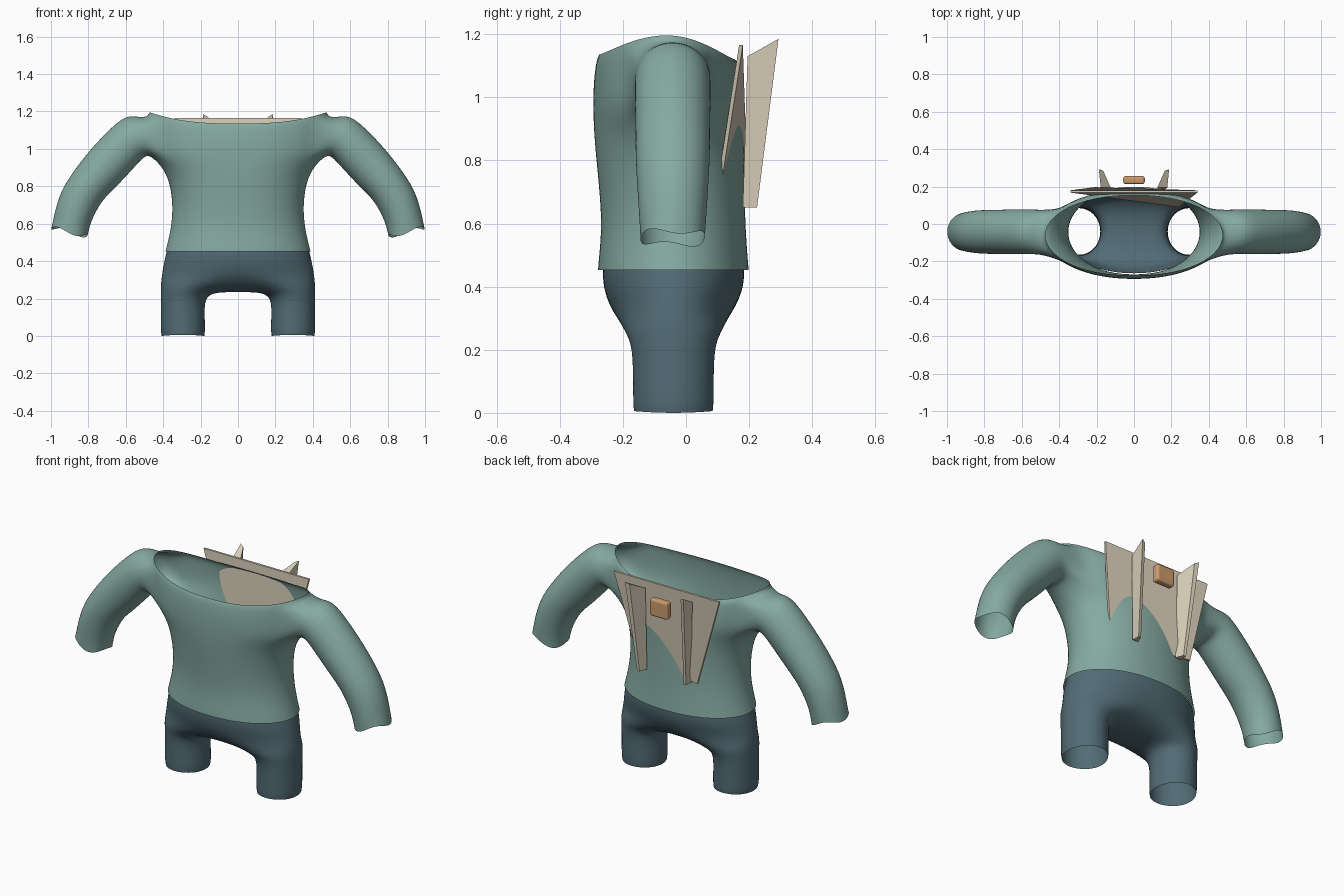
import bpy, bmesh, math
from mathutils import Vector

if "Cube" in bpy.data.objects:
    bpy.data.objects.remove(bpy.data.objects["Cube"])


def material(name, rgb):
    m = bpy.data.materials.new(name)
    m.diffuse_color = (*rgb, 1)
    m.use_nodes = True
    m.node_tree.nodes["Principled BSDF"].inputs["Base Color"].default_value = m.diffuse_color
    return m


GREEN = material("sage green", (0.235, 0.40, 0.355))
BLUE = material("slate blue", (0.085, 0.15, 0.18))
CREAM = material("cream", (0.68, 0.61, 0.48))
TAN = material("tan", (0.60, 0.33, 0.155))


def finish(bm, name, mat, mirror=False, subdiv=0, bevel=0):
    bmesh.ops.recalc_face_normals(bm, faces=bm.faces)
    me = bpy.data.meshes.new(name)
    bm.to_mesh(me)
    bm.free()
    me.materials.append(mat)
    ob = bpy.data.objects.new(name, me)
    bpy.context.collection.objects.link(ob)
    if mirror:
        ob.modifiers.new("mirror", 'MIRROR').merge_threshold = 0.002
    if bevel:
        b = ob.modifiers.new("bevel", 'BEVEL')
        b.width, b.segments = bevel, 3
    if subdiv:
        s = ob.modifiers.new("smooth", 'SUBSURF')
        s.levels = s.render_levels = subdiv
        for p in me.polygons:
            p.use_smooth = True
    return ob


def half_ring(steps, hw, yf, yb, z):
    """Half oval from the front middle, round +x, to the back middle."""
    pts = []
    for i in range(steps + 1):
        a = math.pi * (i / steps - 0.5)
        c = 0.0 if i in (0, steps) else math.cos(a) ** 0.92
        pts.append(Vector((hw * c, (yf + yb) / 2 + (yb - yf) / 2 * math.sin(a),
                           z(a) if callable(z) else z)))
    return pts


def skin(bm, a, b, closed=False):
    for i in range(len(a) if closed else len(a) - 1):
        j = (i + 1) % len(a)
        bm.faces.new((a[i], a[j], b[j], b[i]))


def add(bm, pts):
    return [bm.verts.new(p) for p in pts]


# Shirt: half torso with an armhole, sleeve grown out of it, mirrored
def rim(a):
    low = 1.135 if a < 0 else 1.12
    return low + (1.197 - low) * abs(math.cos(a)) ** 2.5


def chest(t):
    return lambda a: 0.96 + t * (rim(a) - 0.96)


bm = bmesh.new()
torso = [(0.39, -0.28, 0.20, 0.452), (0.384, -0.279, 0.198, 0.475),
         (0.358, -0.268, 0.19, 0.58), (0.35, -0.274, 0.187, 0.69),
         (0.362, -0.285, 0.185, 0.80), (0.395, -0.293, 0.185, 0.89),
         (0.462, -0.295, 0.185, chest(0)), (0.478, -0.295, 0.185, chest(0.3)),
         (0.482, -0.292, 0.18, chest(0.6)), (0.485, -0.285, 0.172, chest(0.9)),
         (0.476, -0.276, 0.155, chest(1))]
rows = [add(bm, half_ring(16, *r)) for r in torso]
lo, hi, c0, c1 = 6, 9, 5, 11
for r in range(len(rows) - 1):
    for c in range(16):
        if not (lo <= r < hi and c0 <= c < c1):
            bm.faces.new((rows[r][c], rows[r][c + 1], rows[r + 1][c + 1], rows[r + 1][c]))
loop = ([rows[lo][c] for c in range(c0, c1)] + [rows[r][c1] for r in range(lo, hi)]
        + [rows[hi][c] for c in range(c1, c0, -1)] + [rows[r][c0] for r in range(hi, lo, -1)])
# sleeve sections: upper x, z, lower x, z, half depth
sleeve = [(0.525, 1.17, 0.495, 0.965, 0.12), (0.60, 1.185, 0.535, 0.92, 0.122),
          (0.69, 1.105, 0.59, 0.86, 0.122), (0.79, 1.0, 0.655, 0.79, 0.12),
          (0.875, 0.89, 0.705, 0.745, 0.12), (0.942, 0.79, 0.745, 0.69, 0.116),
          (0.975, 0.69, 0.785, 0.61, 0.11), (0.99, 0.62, 0.797, 0.56, 0.106),
          (1.0, 0.58, 0.802, 0.53, 0.104)]
for k, (ux, uz, lx, lz, ry) in enumerate(sleeve):
    pts = []
    for i in range(18):
        a = math.radians(-90 + (i - 3) * 20)
        s = math.sin(a)
        wave = 0.013 * math.sin(3 * a + 0.6) if k == len(sleeve) - 1 else 0
        pts.append(Vector(((ux + lx) / 2 + (ux - lx) / 2 * s,
                           -0.042 + ry * math.cos(a),
                           (uz + lz) / 2 + (uz - lz) / 2 * s + wave)))
    ring = add(bm, pts)
    skin(bm, loop, ring, True)
    loop = ring
finish(bm, "shirt", GREEN, mirror=True, subdiv=2)

# Trousers: half hips, crotch bridge and one open leg, mirrored
bm = bmesh.new()
hips = [(0.382, -0.266, 0.187, 0.465), (0.398, -0.266, 0.187, 0.40),
        (0.411, -0.24, 0.155, 0.325)]
rows = [add(bm, half_ring(12, *h)) for h in hips]
for a, b in zip(rows, rows[1:]):
    skin(bm, a, b)
crotch = [(0.11, 0.275), (0.05, 0.24), (-0.04, 0.23), (-0.13, 0.24), (-0.20, 0.275)]
loop = rows[-1] + add(bm, [Vector((0, y, z)) for y, z in crotch])
# leg sections: inner x, outer x, half depth, inner z, outer z
leg = [(0.13, 0.415, 0.152, 0.235, 0.27), (0.175, 0.415, 0.133, 0.20, 0.22),
       (0.177, 0.415, 0.13, 0.12, 0.12), (0.173, 0.416, 0.13, 0.03, 0.03),
       (0.178, 0.41, 0.127, 0.005, 0.005)]
for xi, xo, ry, zi, zo in leg:
    pts = []
    for i in range(18):
        a = math.radians((i - 6) * 20)
        t = (math.cos(a) + 1) / 2
        pts.append(Vector((xi + (xo - xi) * t, -0.04 + ry * math.sin(a),
                           zi + (zo - zi) * t + (0.006 * math.sin(a) ** 2 if zi < 0.02 else -0.0))))
    ring = add(bm, pts)
    skin(bm, loop, ring, True)
    loop = ring
low = min(v.co.z for v in bm.verts)
for v in loop:
    v.co.z -= low
finish(bm, "trousers", BLUE, mirror=True, subdiv=2)

# Thin tapering back panel, twisted so one edge sinks into the shirt
bm = bmesh.new()
panel = [(-0.34, 0.168, 1.165), (0.34, 0.168, 1.165), (0.24, 0.09, 0.66), (-0.21, 0.185, 0.66)]
front = add(bm, panel)
back = add(bm, [(x, y + 0.012, z) for x, y, z in panel])
skin(bm, front, back, True)
bm.faces.new(front)
bm.faces.new(back[::-1])
finish(bm, "back_panel", CREAM)

# Two tapering fins standing off the back
for side, label in ((1, "right"), (-1, "left")):
    bm = bmesh.new()
    top = add(bm, [(side * x, y, z) for x, y, z in
                   ((0.188, 0.293, 1.185), (0.165, 0.285, 1.175), (0.125, 0.195, 1.13), (0.178, 0.195, 1.13))])
    bottom = add(bm, [(side * x, y, 0.65) for x, y in
                      ((0.158, 0.225), (0.142, 0.225), (0.125, 0.18), (0.16, 0.18))])
    skin(bm, top, bottom, True)
    bm.faces.new(top)
    bm.faces.new(bottom[::-1])
    finish(bm, label + "_back_fin", CREAM)

# Small rounded block between the fins
bm = bmesh.new()
bmesh.ops.create_cube(bm, size=1)
for v in bm.verts:
    v.co = Vector((v.co.x * 0.115, 0.235 + v.co.y * 0.042, 1.06 + v.co.z * 0.10))
finish(bm, "back_block", TAN, bevel=0.012)
